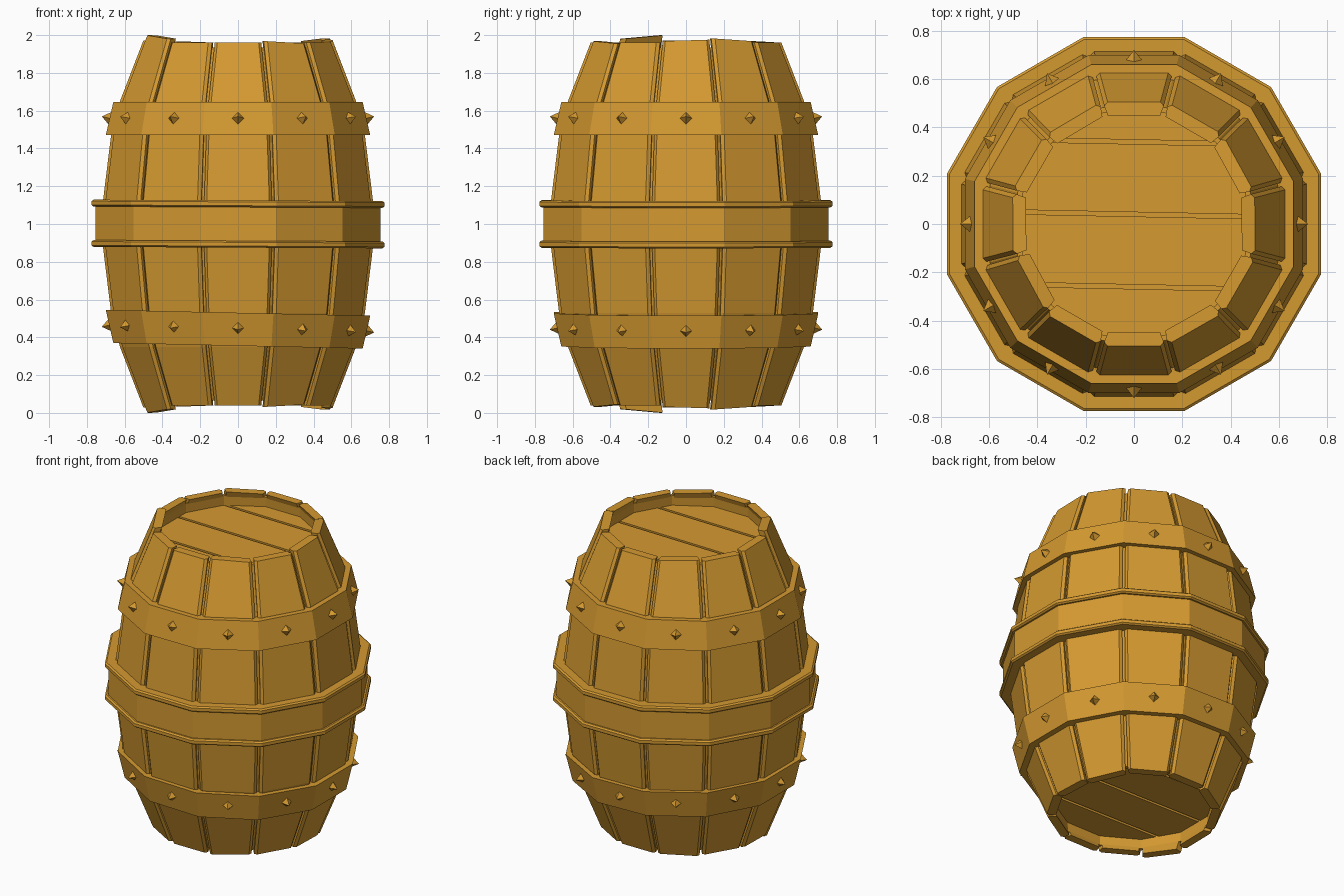
import bpy, bmesh, math
from mathutils import Vector, Matrix

SIDES = 12
HALF = math.pi / SIDES          # half the angle of one side
TAN = math.tan(HALF)

cube = bpy.data.objects.get("Cube")
if cube:
    bpy.data.objects.remove(cube)

wood = bpy.data.materials.new("golden wood")
wood.use_nodes = True
color = (0.66, 0.32, 0.03, 1)
wood.diffuse_color = color
bsdf = next(n for n in wood.node_tree.nodes if n.type == "BSDF_PRINCIPLED")
bsdf.inputs["Base Color"].default_value = color
bsdf.inputs["Roughness"].default_value = 0.8


def finish(bm, name):
    bmesh.ops.recalc_face_normals(bm, faces=bm.faces)
    mesh = bpy.data.meshes.new(name)
    bm.to_mesh(mesh)
    bm.free()
    mesh.materials.append(wood)
    obj = bpy.data.objects.new(name, mesh)
    bpy.context.collection.objects.link(obj)
    return obj


def loft(bm, rings, closed=False):
    """Skin a list of point rings; close into a loop or cap both ends."""
    rows = [[bm.verts.new(p) for p in ring] for ring in rings]
    n = len(rows[0])
    pairs = list(zip(rows, rows[1:]))
    if closed:
        pairs.append((rows[-1], rows[0]))
    else:
        bm.faces.new(rows[0])
        bm.faces.new(rows[-1])
    for a, b in pairs:
        for i in range(n):
            j = (i + 1) % n
            bm.faces.new((a[i], a[j], b[j], b[i]))


def polygon(apothem, z, tilt=0):
    """Twelve-sided ring with a flat side facing each axis."""
    r = apothem / math.cos(HALF)
    pts = []
    for k in range(SIDES):
        a = HALF * (2 * k + 1)
        x, y = r * math.cos(a), r * math.sin(a)
        pts.append((x, y, z + tilt * x))
    return pts


def lathe(name, profile, closed=False, tilt=0):
    bm = bmesh.new()
    loft(bm, [polygon(a, z, tilt) for a, z in profile], closed)
    return finish(bm, name)


# Barrel silhouette: (height, distance to the flat side)
half = [(0.04, 0.505), (0.35, 0.625), (0.53, 0.672), (0.88, 0.715)]
body = half + [(2 - z, a) for z, a in reversed(half)]

# Inner core seen between the staves, with a recess at both ends
wall = [(a - 0.03, z) for z, a in body]
wall[0] = (0.483, 0.065)
wall[-1] = (0.483, 1.935)
lathe("inner_core", [(0.466, 0.15), (0.462, 0.065)] + wall
      + [(0.462, 1.935), (0.466, 1.85)])


# Staves, each with chamfered outer edges and slightly uneven ends
def stave(index, extra, skew):
    turn = Matrix.Rotation(2 * HALF * index, 4, "Z")
    rings = []
    for k, (z, a) in enumerate(body):
        end = -1 if k == 0 else 1 if k == len(body) - 1 else 0
        inner = a - 0.055
        wi, wo = inner * TAN - 0.012, a * TAN - 0.012
        section = [(inner, -wi), (a - 0.016, -wo), (a, 0.014 - wo),
                   (a, wo - 0.014), (a - 0.016, wo), (inner, wi)]
        ring = []
        for x, y in section:
            lift = end * (extra + skew * y)
            ring.append(turn @ Vector((x - abs(lift) * 0.35, y, z + lift)))
        rings.append(ring)
    bm = bmesh.new()
    loft(bm, rings)
    finish(bm, f"stave_{index + 1}")


uneven = {0: (0.012, 0.03), 1: (0.015, -0.06), 4: (0.004, 0.03),
          6: (0.01, 0.02), 7: (0.03, -0.08), 10: (0.002, -0.05)}
for i in range(SIDES):
    stave(i, *uneven.get(i, (0, 0)))

# Iron-style hoops: two sloped bands and a ridged middle band
upper = [(0.6, 1.47), (0.7, 1.47), (0.66, 1.645), (0.58, 1.645)]
lathe("upper_hoop", upper, closed=True)
lathe("lower_hoop", [(a, 2 - z) for a, z in upper], closed=True, tilt=-0.022)
lathe("middle_hoop", [(0.66, 0.885), (0.755, 0.885), (0.755, 1.115),
                      (0.66, 1.115)], closed=True)
for label, z in (("upper", 1.107), ("lower", 0.893)):
    lathe(label + "_ridge", [(0.69, z - 0.018), (0.765, z - 0.018),
                             (0.775, z - 0.01), (0.775, z + 0.01),
                             (0.765, z + 0.018), (0.69, z + 0.018)],
          closed=True, tilt=-0.005)


# Pyramid studs in the middle of every hoop side
def studs(name, z, lean, tilt):
    bm = bmesh.new()
    for k in range(SIDES):
        a = 2 * HALF * k
        place = (Matrix.Rotation(a, 4, "Z")
                 @ Matrix.Translation((0.679, 0, z + tilt * math.cos(a)))
                 @ Matrix.Rotation(lean, 4, "Y")
                 @ Matrix.Translation((0.018, 0, 0))
                 @ Matrix.Rotation(math.pi / 2, 4, "Y"))
        bmesh.ops.create_cone(bm, cap_ends=True, segments=4, radius1=0.038,
                              radius2=0, depth=0.05, matrix=place)
    finish(bm, name)


studs("upper_studs", 1.56, -0.22, 0)
studs("lower_studs", 0.45, 0.22, -0.015)


# Planked lids: a twelve-sided slab sliced along grooves
def lid(name, low, high):
    seams = [-0.7, -0.26, 0.04, 0.34, 0.7]
    for n, (y0, y1) in enumerate(zip(seams, seams[1:])):
        bm = bmesh.new()
        loft(bm, [polygon(0.464, low), polygon(0.464, high)])
        for y, side in ((y0 + 0.009, -1), (y1 - 0.009, 1)):
            geom = bm.verts[:] + bm.edges[:] + bm.faces[:]
            cut = bmesh.ops.bisect_plane(
                bm, geom=geom, plane_co=(0, y, 0),
                plane_no=(0.02 * side, side, 0), clear_outer=True)
            edges = [e for e in cut["geom_cut"]
                     if isinstance(e, bmesh.types.BMEdge)]
            if edges:
                bmesh.ops.holes_fill(bm, edges=edges)
        finish(bm, f"{name}_plank_{n + 1}")


lid("top_lid", 1.84, 1.872)
lid("bottom_lid", 0.128, 0.16)
